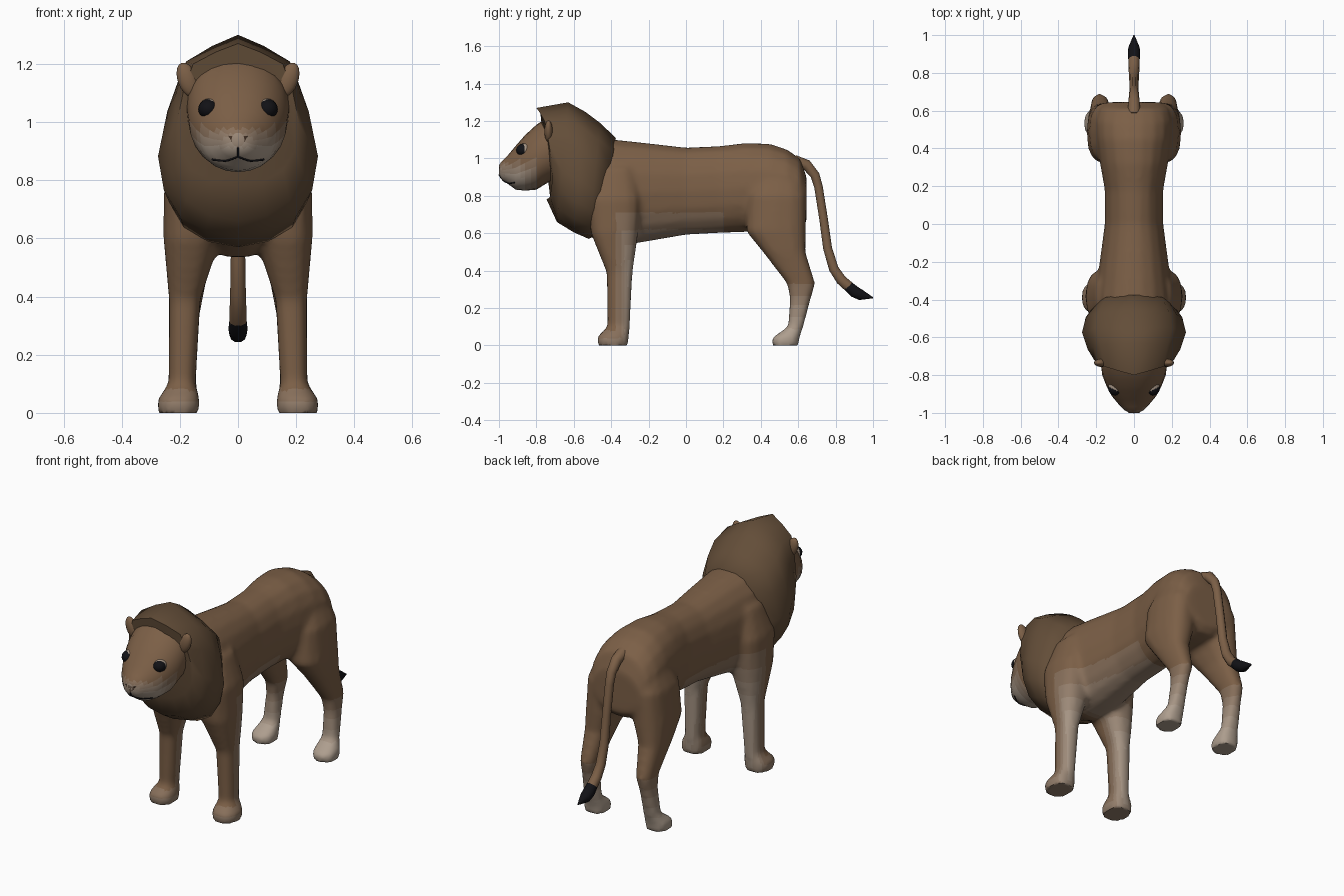
import bpy, bmesh, math
from mathutils import Vector, Matrix
from mathutils.bvhtree import BVHTree

if "Cube" in bpy.data.objects:
    bpy.data.objects.remove(bpy.data.objects["Cube"])


def material(name, c):
    m = bpy.data.materials.new(name)
    m.diffuse_color = (*c, 1)
    m.use_nodes = True
    m.node_tree.nodes["Principled BSDF"].inputs["Base Color"].default_value = m.diffuse_color
    return m


FUR, PALE = Vector((0.2, 0.115, 0.062)), Vector((0.42, 0.34, 0.27))
furs = [material(f"fur_{i}", FUR.lerp(PALE, i / 5)) for i in range(6)]
mane_mat = material("mane_fur", (0.125, 0.075, 0.04))
black = material("black", (0.006, 0.006, 0.008))
nose_mat = material("nose_brown", (0.09, 0.05, 0.03))


def oval(n, p):
    """Unit superellipse points."""
    for i in range(n):
        a = 2 * math.pi * i / n
        c, s = math.cos(a), math.sin(a)
        yield math.copysign(abs(c) ** (2 / p), c), math.copysign(abs(s) ** (2 / p), s)


def loft(bm, rings):
    """Skin a list of point rings and cap both ends."""
    vs = [[bm.verts.new(p) for p in r] for r in rings]
    faces = [bm.faces.new((a[i - 1], a[i], b[i], b[i - 1]))
             for a, b in zip(vs, vs[1:]) for i in range(len(a))]
    faces += [bm.faces.new(vs[0]), bm.faces.new(vs[-1])]
    bmesh.ops.recalc_face_normals(bm, faces=faces)


def along_y(rings, n=18, p=2.2):
    return [[(w * c, y, (z0 + z1) / 2 + (z1 - z0) / 2 * s) for c, s in oval(n, p)]
            for y, w, z0, z1 in rings]


def along_z(rings, side, n=14, p=2.5):
    return [[(side * ((x0 + x1) / 2 + (x1 - x0) / 2 * c), (y0 + y1) / 2 + (y1 - y0) / 2 * s, z)
             for c, s in oval(n, p)] for z, x0, x1, y0, y1 in rings]


def finish(name, bm, mats, angle=60):
    me = bpy.data.meshes.new(name)
    bm.to_mesh(me)
    bm.free()
    ob = bpy.data.objects.new(name, me)
    bpy.context.collection.objects.link(ob)
    for m in mats:
        me.materials.append(m)
    bpy.ops.object.select_all(action='DESELECT')
    ob.select_set(True)
    bpy.context.view_layer.objects.active = ob
    bpy.ops.object.shade_smooth_by_angle(angle=math.radians(angle))
    return ob


def tint(ob, paleness):
    """Pick a fur tone for every face from its position."""
    for f in ob.data.polygons:
        f.material_index = round(5 * min(1, max(0, paleness(*f.center))))


def ball(name, loc, radii, mat, tilt=0):
    bm = bmesh.new()
    mx = Matrix.Translation(loc) @ Matrix.Rotation(tilt, 4, 'Y') @ Matrix.Diagonal((*radii, 1))
    bmesh.ops.create_uvsphere(bm, u_segments=16, v_segments=10, radius=1, matrix=mx)
    return finish(name, bm, [mat])


# Torso and four legs, fused into one skin
torso = [(-.6, .12, .7, 1.0), (-.52, .17, .58, 1.08), (-.4, .205, .53, 1.105), (-.26, .19, .545, 1.09),
         (0, .155, .59, 1.06), (.18, .155, .6, 1.068), (.32, .18, .605, 1.085), (.45, .2, .61, 1.08),
         (.54, .205, .61, 1.05), (.61, .19, .62, 1.0), (.645, .15, .66, .9)]
front_leg = [(-.006, .135, .275, -.47, -.31), (.045, .13, .278, -.477, -.305), (.1, .145, .24, -.42, -.3),
             (.39, .128, .238, -.425, -.285), (.6, .06, .257, -.51, -.255), (.78, .06, .255, -.53, -.24),
             (.95, .08, .2, -.47, -.28)]
hind_leg = [(-.006, .135, .262, .463, .602), (.04, .13, .267, .458, .607), (.1, .143, .24, .545, .627),
            (.25, .145, .228, .555, .668), (.33, .133, .228, .54, .692), (.5, .1, .245, .41, .64),
            (.61, .06, .25, .32, .643), (.8, .05, .235, .33, .643), (.98, .07, .16, .42, .58)]
bm = bmesh.new()
loft(bm, along_y(torso))
for side in (-1, 1):
    loft(bm, along_z(front_leg, side))
    loft(bm, along_z(hind_leg, side))
body = finish("body_and_legs", bm, [])
rem = body.modifiers.new("fuse", 'REMESH')
rem.mode, rem.voxel_size = 'VOXEL', 0.016
smo = body.modifiers.new("soften", 'SMOOTH')
smo.factor, smo.iterations = 0.5, 6
for m in ("fuse", "soften"):
    bpy.ops.object.modifier_apply(modifier=m)
for v in body.data.vertices:
    v.co.z = max(v.co.z, 0) if v.co.z > 0.006 else 0
body.data.materials.clear()
for m in furs:
    body.data.materials.append(m)
bpy.ops.object.shade_smooth_by_angle(angle=math.radians(60))


def leg_paleness(x, y, z):
    if y > 0.2:
        return (0.36 - z) / 0.3
    low = (0.75 - z) / 0.3
    return max(min(low, (y + 0.38) / 0.07) * 0.7, (0.1 - z) / 0.2)


tint(body, leg_paleness)

# Head
bm = bmesh.new()
loft(bm, along_y([(-1.0, .022, .915, .963), (-.985, .052, .888, .985), (-.95, .085, .862, 1.02),
                  (-.91, .118, .833, 1.068), (-.86, .145, .828, 1.125), (-.8, .168, .833, 1.18),
                  (-.74, .176, .87, 1.22), (-.66, .17, .9, 1.2)], 24, 2.15))
bmesh.ops.subdivide_edges(bm, edges=[e for e in bm.edges if abs(e.verts[0].co.y - e.verts[1].co.y) > .01],
                          cuts=1)
tree = BVHTree.FromBMesh(bm)
head = finish("head", bm, furs)
tint(head, lambda x, y, z: min((0.985 - z) / 0.08, (-0.78 - y) / 0.1))

# Mane: half outline (x, height from top) swept through slanted rings
outline = [(0, 0), (.1, .06), (.2, .143), (.243, .33), (.275, .57), (.255, .75), (.2, .89), (.11, .97), (0, 1)]
outline += [(-x, t) for x, t in outline[-2:0:-1]]
mane_rings = [(.77, -.80, -.745, 1.27, .78), (.89, -.63, -.69, 1.3, .66), (1.0, -.54, -.6, 1.25, .605),
              (.93, -.46, -.52, 1.19, .57), (.74, -.375, -.46, 1.11, .6)]
bm = bmesh.new()
loft(bm, [[(sx * x, y0 + (y1 - y0) * t + (0.05 * abs(x) / .275 if k == 0 else 0), z0 + (z1 - z0) * t)
           for x, t in outline] for k, (sx, y0, y1, z0, z1) in enumerate(mane_rings)])
finish("mane", bm, [mane_mat])

# Ears and eyes
for side, tag in ((-1, "left"), (1, "right")):
    ball(f"ear_{tag}", (side * .173, -.735, 1.145), (.034, .022, .062), furs[0], side * .35)
    ball(f"eye_rim_{tag}", (side * .099, -.862, 1.045), (.037, .042, .036), furs[4])
    ball(f"eye_{tag}", (side * .1015, -.868, 1.045), (.0355, .04, .034), black)

# Nose
bm = bmesh.new()
loft(bm, [[(-w, y, .952), (w, y, .952), (w * .8, y, .932), (0, y, .912), (-w * .8, y, .932)]
          for y, w in ((-.96, .042), (-.99, .036), (-1.0, .028))])
finish("nose", bm, [nose_mat])


# Mouth line laid on the muzzle
def line(name, pts):
    hits = [tree.ray_cast(Vector((x, -2, z)), Vector((0, 1, 0)))[0] for x, z in pts]
    hits = [h for h in hits if h]
    cu = bpy.data.curves.new(name, 'CURVE')
    cu.dimensions, cu.bevel_depth, cu.bevel_resolution = '3D', 0.004, 1
    sp = cu.splines.new('POLY')
    sp.points.add(len(hits) - 1)
    for p, h in zip(sp.points, hits):
        p.co = (*h, 1)
    cu.materials.append(black)
    bpy.context.collection.objects.link(bpy.data.objects.new(name, cu))


line("mouth", [(i * .011, .882 - .016 * math.sin(min(1, abs(i) / 5) * math.pi / 2) + .0012 * max(0, abs(i) - 4))
               for i in range(-8, 9)])
line("lip_crease", [(0, .914), (0, .898), (0, .882)])


# Tail and tuft: tubes along a side-view path of (y, z, radius)
def tube(name, path, mat):
    rings = []
    for i, (y, z, r) in enumerate(path):
        a, b = path[max(i - 1, 0)], path[min(i + 1, len(path) - 1)]
        d = Vector((0, b[0] - a[0], b[1] - a[1])).normalized()
        up = Vector((0, -d.z, d.y))
        rings.append([Vector((c * r, y, z)) + up * s * r for c, s in oval(10, 2)])
    bm = bmesh.new()
    loft(bm, rings)
    finish(name, bm, [mat])


tube("tail", [(.58, .985, .035), (.645, .965, .03), (.69, .91, .026), (.708, .85, .024), (.735, .68, .024),
              (.757, .52, .025), (.79, .41, .027), (.83, .35, .029), (.87, .315, .03)], furs[0])
tube("tail_tuft", [(.86, .323, .029), (.9, .288, .033), (.935, .27, .03), (1.0, .255, .003)], black)
